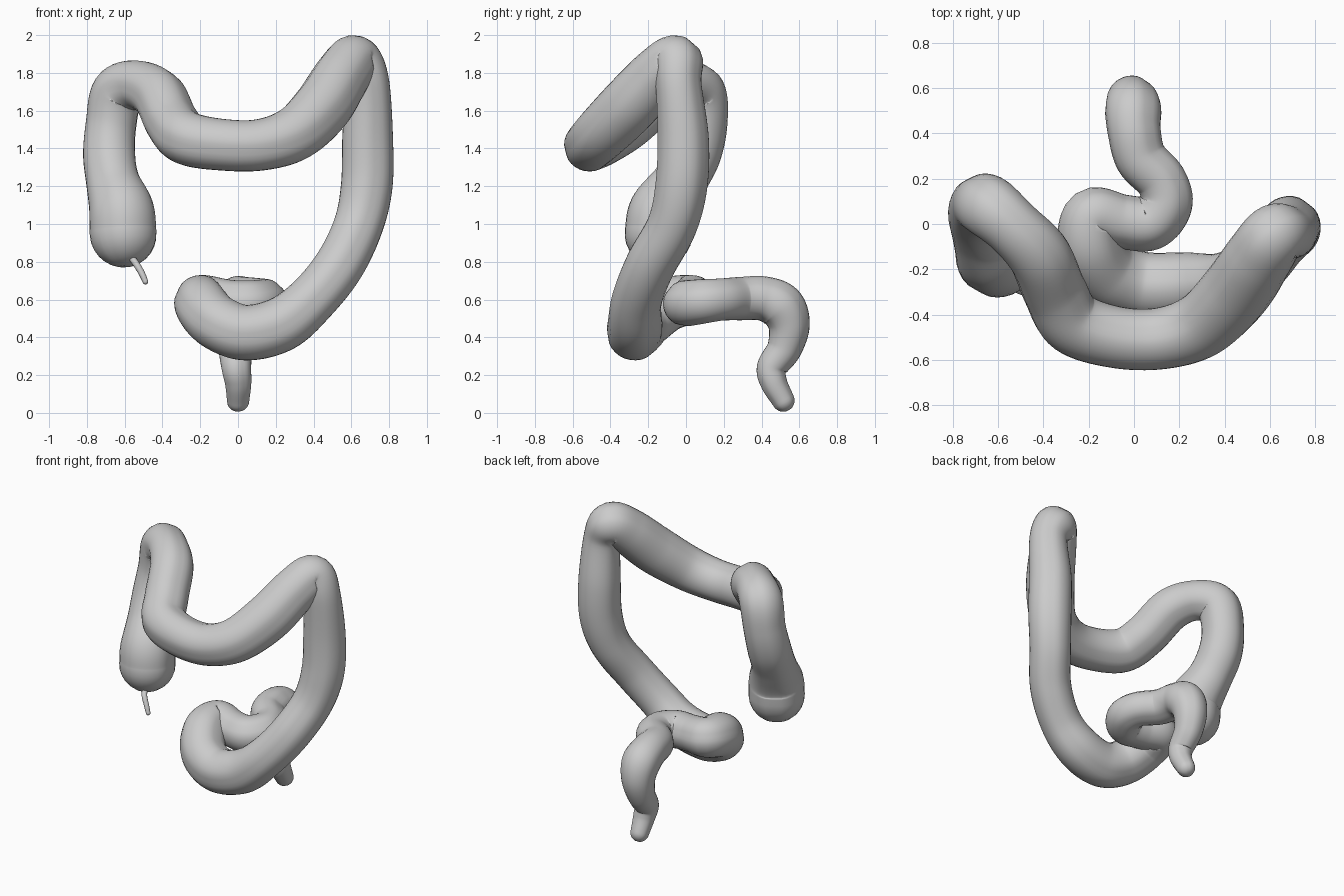
import bpy, bmesh, math
from mathutils import Vector

cube = bpy.data.objects.get("Cube")
if cube:
    bpy.data.objects.remove(cube, do_unlink=True)

tissue = bpy.data.materials.new("plain_grey")
tissue.use_nodes = True
grey = (0.6, 0.6, 0.6, 1)
tissue.diffuse_color = grey
tissue.node_tree.nodes["Principled BSDF"].inputs["Base Color"].default_value = grey

SIDES = 32
STEPS = 8


def spline(points):
    """Smooth path of (centre, radius) through x, y, z, radius points."""
    pts = [Vector(p) for p in points]
    pts = [2 * pts[0] - pts[1]] + pts + [2 * pts[-1] - pts[-2]]
    path = []
    for a, b, c, d in zip(pts, pts[1:], pts[2:], pts[3:]):
        for i in range(STEPS):
            t = i / STEPS
            path.append(b + (c - a) * t / 2 + (a * 2 - b * 5 + c * 4 - d) * t**2 / 2
                        + (b * 3 - a - c * 3 + d) * t**3 / 2)
    path.append(pts[-2])
    return [(p.to_3d(), p.w) for p in path]


def dome(end, inner, rings=7):
    """Rings shrinking along a hemisphere past the end of a path."""
    centre, radius = end
    out = (centre - inner[0]).normalized()
    angles = [math.pi / 2 * i / rings for i in range(1, rings)]
    return [(centre + out * radius * math.sin(a), radius * math.cos(a)) for a in angles]


def tube(name, points, groove=0.0, sides=SIDES):
    """Sweep a circle with three shallow lengthwise grooves, closed by domes."""
    core = spline(points)
    path = dome(core[0], core[1])[::-1] + core + dome(core[-1], core[-2])
    bm = bmesh.new()
    rings = []
    side = Vector((1, 0, 0))
    for i, (centre, radius) in enumerate(path):
        tangent = (path[min(i + 1, len(path) - 1)][0] - path[max(i - 1, 0)][0]).normalized()
        side = (side - tangent * side.dot(tangent)).normalized()
        up = tangent.cross(side)
        ring = []
        for k in range(sides):
            a = math.tau * k / sides
            r = radius * (1 - groove * max(0, math.cos(3 * a)) ** 4)
            ring.append(bm.verts.new(centre + (side * math.cos(a) + up * math.sin(a)) * r))
        rings.append(ring)
    for low, high in zip(rings, rings[1:]):
        for k in range(sides):
            n = (k + 1) % sides
            bm.faces.new((low[k], low[n], high[n], high[k]))
    bm.faces.new(rings[0][::-1])
    bm.faces.new(rings[-1])
    bmesh.ops.recalc_face_normals(bm, faces=bm.faces)
    for face in bm.faces:
        face.smooth = True
    mesh = bpy.data.meshes.new(name)
    bm.to_mesh(mesh)
    bm.free()
    mesh.materials.append(tissue)
    obj = bpy.data.objects.new(name, mesh)
    bpy.context.collection.objects.link(obj)
    return obj


# Pouch at the lower right, then up to the first bend
ascending = [
    (-.605, -.145, .95, .18), (-.615, -.125, 1.07, .175), (-.66, -.035, 1.22, .144),
    (-.68, .045, 1.37, .14), (-.67, .083, 1.53, .136), (-.635, .07, 1.695, .14),
]
# Across the front, hanging in a shallow arc
transverse = [
    (-.53, -.02, 1.735, .13), (-.42, -.14, 1.68, .14), (-.35, -.3, 1.54, .142),
    (-.27, -.435, 1.455, .143), (-.08, -.5, 1.42, .137), (.12, -.505, 1.42, .137),
    (.3, -.445, 1.48, .147), (.445, -.305, 1.62, .157), (.55, -.15, 1.785, .15),
]
# Over the high bend and down the left side
descending = [
    (.62, -.05, 1.86, .138), (.68, -.04, 1.74, .122), (.685, -.015, 1.45, .136),
    (.68, -.025, 1.2, .138), (.635, -.075, .99, .132), (.535, -.19, .78, .132),
    (.39, -.26, .6, .133),
]
# Curl underneath and back
sigmoid = [
    (.23, -.27, .47, .145), (.04, -.27, .425, .147), (-.11, -.22, .48, .147),
    (-.19, -.1, .57, .145), (-.18, .03, .6, .13), (-.05, .01, .585, .12),
    (.07, .005, .58, .122), (.14, .09, .59, .118), (.12, .19, .6, .112),
]
# Backwards, then down to the outlet
rectum = [
    (.03, .29, .605, .115), (0, .41, .605, .118), (-.005, .505, .56, .125),
    (-.01, .545, .46, .11), (-.015, .52, .34, .092), (-.01, .455, .24, .08),
    (0, .465, .16, .071), (0, .515, .066, .06),
]
tube("large_intestine", ascending + transverse + descending + sigmoid + rectum, groove=.04)

# Thin tail under the pouch
tube("appendix", [
    (-.57, -.22, .83, .018), (-.54, -.27, .79, .018), (-.51, -.29, .74, .017),
    (-.49, -.3, .695, .015),
], sides=12)
